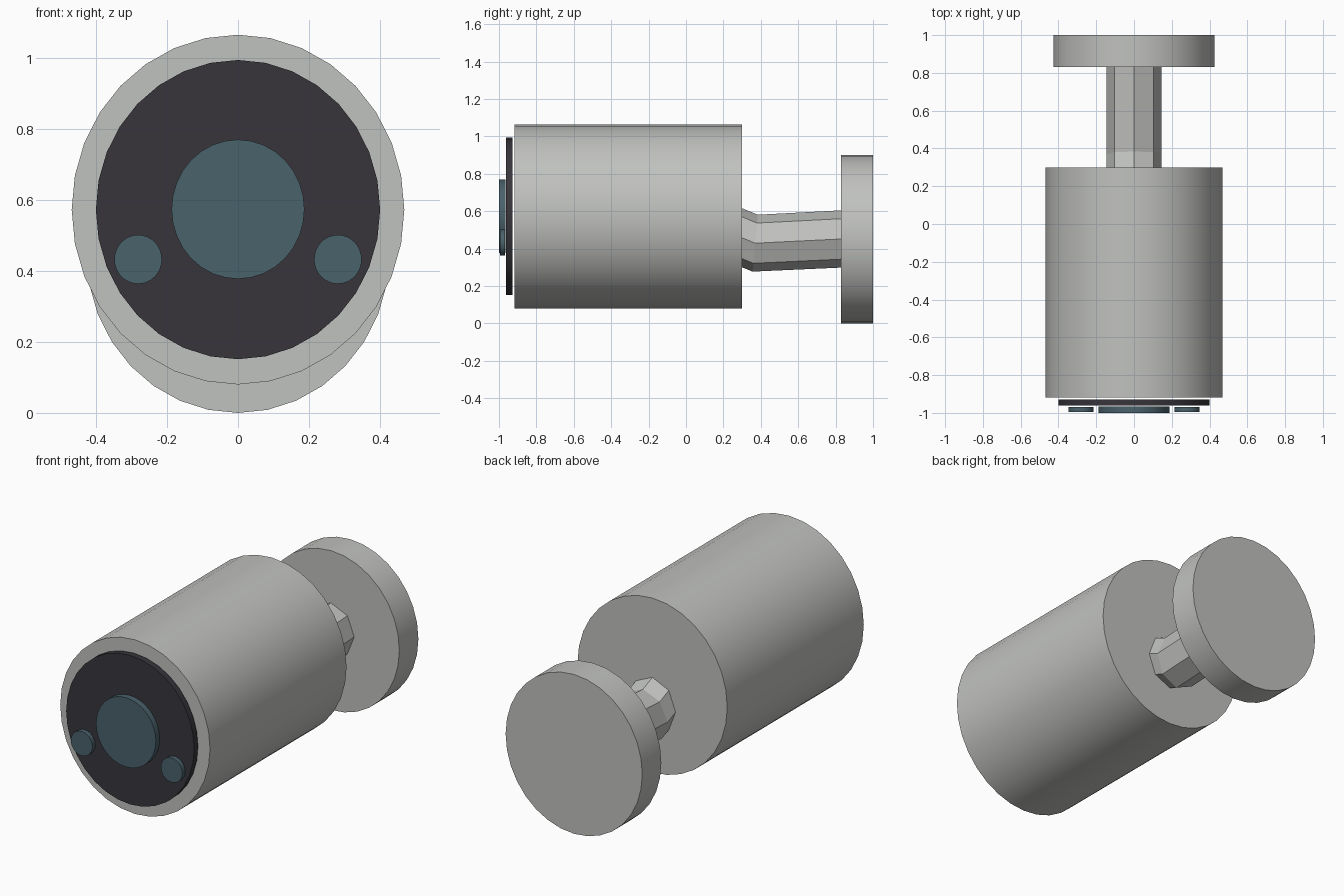
import bpy
import bmesh
import math
from mathutils import Vector

if "Cube" in bpy.data.objects:
    bpy.data.objects.remove(bpy.data.objects["Cube"])


def material(name, rgb):
    mat = bpy.data.materials.new(name)
    mat.diffuse_color = (*rgb, 1.0)
    mat.use_nodes = True
    mat.node_tree.nodes["Principled BSDF"].inputs["Base Color"].default_value = mat.diffuse_color
    return mat


GREY = material("light grey", (0.53, 0.54, 0.52))
DARK = material("charcoal", (0.039, 0.036, 0.044))
GLASS = material("blue grey glass", (0.068, 0.122, 0.149))


def loft(name, rings, mat, smooth=True):
    """Skin matching rings of points and cap both ends."""
    bm = bmesh.new()
    loops = [[bm.verts.new(p) for p in ring] for ring in rings]
    n = len(loops[0])
    for a, b in zip(loops, loops[1:]):
        for i in range(n):
            j = (i + 1) % n
            bm.faces.new((a[i], a[j], b[j], b[i]))
    bm.faces.new(loops[0])
    bm.faces.new(loops[-1])
    bmesh.ops.recalc_face_normals(bm, faces=bm.faces[:])
    mesh = bpy.data.meshes.new(name)
    bm.to_mesh(mesh)
    bm.free()
    mesh.materials.append(mat)
    obj = bpy.data.objects.new(name, mesh)
    bpy.context.collection.objects.link(obj)
    if smooth:
        bpy.ops.object.select_all(action='DESELECT')
        obj.select_set(True)
        bpy.context.view_layer.objects.active = obj
        bpy.ops.object.shade_smooth_by_angle(angle=math.radians(35))
    return obj


def ring(x, y, z, rx, rz, sides=32, lean=0.0):
    """Ellipse facing along y; lean shifts its top backwards."""
    pts = []
    for i in range(sides):
        a = 2 * math.pi * i / sides
        s = math.sin(a)
        pts.append(Vector((x + rx * math.cos(a), y + lean * s, z + rz * s)))
    return pts


def disc(name, x, z, rx, rz, y0, y1, mat):
    return loft(name, [ring(x, y0, z, rx, rz), ring(x, y1, z, rx, rz)], mat)


# Main housing
disc("housing", 0, 0.572, 0.468, 0.492, -0.918, 0.30, GREY)

# Front plate and lenses
disc("front_plate", 0, 0.572, 0.40, 0.421, -0.962, -0.928, DARK)
disc("main_lens", 0, 0.573, 0.187, 0.196, -1.0, -0.966, GLASS)
for side, label in ((-1, "left"), (1, "right")):
    disc(label + "_sensor", side * 0.281, 0.432, 0.067, 0.069,
         -0.994, -0.968, GLASS)

# Bent eight-sided arm
loft("arm", [
    ring(0, 0.28, 0.466, 0.145, 0.158, 8),
    ring(0, 0.37, 0.429, 0.145, 0.152, 8, lean=0.014),
    ring(0, 0.84, 0.452, 0.145, 0.153, 8),
], GREY, smooth=False)

# Wall mount
disc("wall_mount", 0, 0.45, 0.427, 0.45, 0.83, 1.0, GREY)
